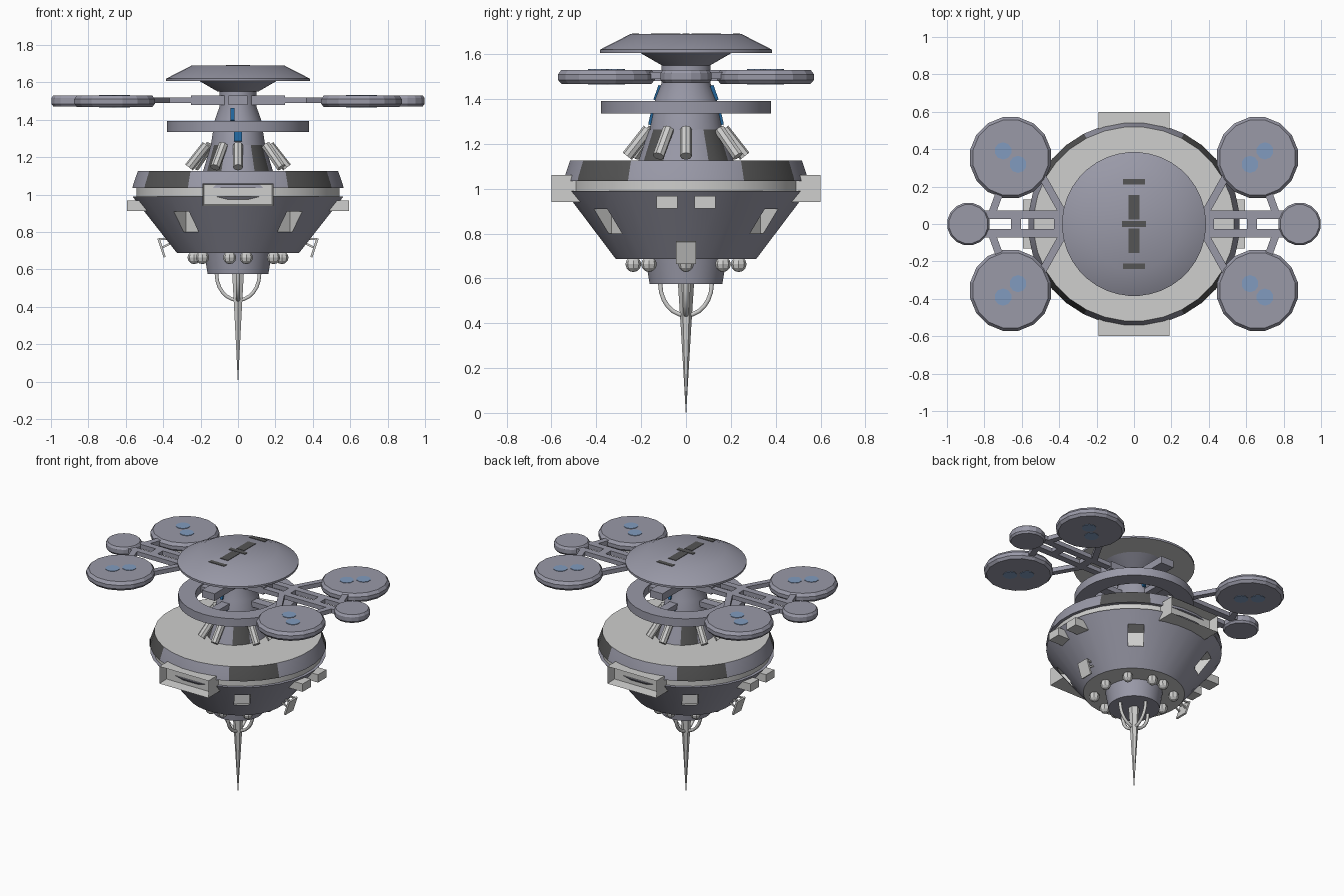
import bpy, bmesh, math
from mathutils import Vector, Matrix

if "Cube" in bpy.data.objects:
    bpy.data.objects.remove(bpy.data.objects["Cube"])

# ---- flat colours
MATS = []
for name, col in [("hull_grey", (0.32, 0.32, 0.39)), ("light_panel", (0.62, 0.62, 0.61)),
                  ("dark_panel", (0.09, 0.09, 0.09)), ("deep_blue", (0.015, 0.13, 0.33)),
                  ("pale_blue", (0.22, 0.33, 0.52))]:
    m = bpy.data.materials.new(name)
    m.diffuse_color = (*col, 1)
    m.use_nodes = True
    m.node_tree.nodes["Principled BSDF"].inputs["Base Color"].default_value = m.diffuse_color
    MATS.append(m)
GREY, LIGHT, DARK, BLUE, PALE = range(5)


def finish(name, bm, mat=None, smooth=False):
    bmesh.ops.recalc_face_normals(bm, faces=bm.faces)
    for f in bm.faces:
        f.smooth = smooth
        if mat is not None:
            f.material_index = mat
    me = bpy.data.meshes.new(name)
    bm.to_mesh(me)
    bm.free()
    for m in MATS:
        me.materials.append(m)
    if smooth:
        me.set_sharp_from_angle(angle=math.radians(30))
    ob = bpy.data.objects.new(name, me)
    bpy.context.collection.objects.link(ob)
    return ob


def lathe(name, prof, n=32, loc=(0, 0, 0), sx=1.0, mat=GREY, rule=None, smooth=True):
    """Spin (radius, z) points; ends are capped. rule(band, angle) picks a colour."""
    bm = bmesh.new()
    rings = []
    for r, z in prof:
        rings.append([bm.verts.new((loc[0] + sx * r * math.cos(2 * math.pi * (i + .5) / n),
                                    loc[1] + r * math.sin(2 * math.pi * (i + .5) / n),
                                    loc[2] + z)) for i in range(n)])
    pick = rule or (lambda b, a: mat)
    for b in range(len(rings) - 1):
        for i in range(n):
            j = (i + 1) % n
            f = bm.faces.new((rings[b][i], rings[b][j], rings[b + 1][j], rings[b + 1][i]))
            f.material_index = pick(b, (360 * (i + 1) / n) % 360)
    bm.faces.new(rings[0][::-1]).material_index = pick(-1, 0)
    bm.faces.new(rings[-1]).material_index = pick(len(prof), 0)
    return finish(name, bm, None, smooth)


def box(name, lo, hi, mat=GREY, rot=0.0):
    lo, hi = Vector(lo), Vector(hi)
    bm = bmesh.new()
    bmesh.ops.create_cube(bm, size=1, matrix=Matrix.Rotation(rot, 4, 'Z')
                          @ Matrix.Translation((lo + hi) / 2) @ Matrix.Diagonal((*(hi - lo), 1)))
    return finish(name, bm, mat)


def beam(name, a, b, w, h, mat=GREY):
    """Square bar from a to b in any direction."""
    a, b = Vector(a), Vector(b)
    d = b - a
    bm = bmesh.new()
    bmesh.ops.create_cube(bm, size=1, matrix=Matrix.Translation((a + b) / 2)
                          @ d.to_track_quat('X', 'Z').to_matrix().to_4x4()
                          @ Matrix.Diagonal((d.length, w, h, 1)))
    return finish(name, bm, mat)


def rod(name, a, b, r, n=8, mat=LIGHT):
    a, b = Vector(a), Vector(b)
    d = b - a
    bm = bmesh.new()
    bmesh.ops.create_cone(bm, cap_ends=True, segments=n, radius1=r, radius2=r, depth=d.length,
                          matrix=Matrix.Translation((a + b) / 2)
                          @ d.to_track_quat('Z', 'Y').to_matrix().to_4x4())
    return finish(name, bm, mat, True)


def diagonal(a, half):
    return abs(a % 90 - 45) < half


# ---- lower hull with four hatch pockets cut in
hull = lathe("lower_hull", [(.315, .687), (.545, .945 + .045), (.30, .99)], sx=1.04,
             rule=lambda b, a: LIGHT if b == -1 else GREY)
for sx in (-1, 1):
    for sy in (-1, 1):
        ang = math.atan2(sy * .39, sx * .31)
        cut = box("hatch_cutter", (.385, -.05, .80), (.70, .05, .91), LIGHT, ang)
        cut.hide_render = True
        mod = hull.modifiers.new("hatch", 'BOOLEAN')
        mod.operation, mod.solver, mod.object = 'DIFFERENCE', 'EXACT', cut
bpy.context.view_layer.update()
dg = bpy.context.evaluated_depsgraph_get()
cut_mesh = bpy.data.meshes.new_from_object(hull.evaluated_get(dg))
hull.modifiers.clear()
hull.data = cut_mesh
for o in [o for o in bpy.data.objects if o.name.startswith("hatch_cutter")]:
    bpy.data.objects.remove(o)

# ---- middle band and upper rim with dark diagonal panels
lathe("middle_band", [(.525, .985), (.525, 1.04)], sx=1.04, mat=LIGHT)
lathe("upper_rim", [(.548, 1.035), (.545, 1.05), (.52, 1.125)], sx=1.035,
      rule=lambda b, a: LIGHT if b == 3 else DARK if b >= 0 and diagonal(a, 12) else GREY)

# ---- column, flared foot, top dish
lathe("flared_foot", [(.215, 1.12), (.165, 1.265)], sx=.88,
      rule=lambda b, a: DARK if b == 0 and diagonal(a, 12) else GREY)
lathe("column", [(.163, 1.26), (.138, 1.40), (.11, 1.47), (.11, 1.56)], sx=.9)
lathe("top_dish", [(.108, 1.55), (.205, 1.606), (.385, 1.606), (.385, 1.62), (.25, 1.689)], n=40,
      rule=lambda b, a: LIGHT if b == 1 else GREY)
for s in (-1, 1):
    box("dish_marking", (-.03, s * .09 - .065, 1.685), (.03, s * .09 + .065, 1.692), DARK)
    box("dish_end_marking", (-.06, s * .225 - .015, 1.685), (.06, s * .225 + .015, 1.692), DARK)
    # blue strips on the column, front and back
    beam("column_light", (0, s * .163, 1.285), (0, s * .150, 1.345), .045, .012, BLUE)
    beam("column_upper_light", (s * .03, s * .138, 1.395), (s * .03, s * .115, 1.46), .02, .016, BLUE)
box("dish_cross_marking", (-.065, -.015, 1.685), (.065, .015, 1.692), DARK)

# ---- halo ring around the column, with spokes
bm = bmesh.new()
prof = [(.38, 1.335), (.38, 1.392), (.27, 1.392), (.27, 1.335)]
N = 32
rg = [[bm.verts.new((r * math.cos(2 * math.pi * i / N), r * math.sin(2 * math.pi * i / N), z))
       for i in range(N)] for r, z in prof]
for k in range(4):
    for i in range(N):
        j = (i + 1) % N
        bm.faces.new((rg[k][i], rg[k][j], rg[(k + 1) % 4][j], rg[(k + 1) % 4][i]))
finish("halo_ring", bm, GREY, True)
for k in range(2):
    box("halo_spoke", (-.30, -.03, 1.345), (.30, .03, 1.382), GREY, k * math.pi / 2)

# ---- leaning tubes round the foot
for k in range(4):
    for off in (0, -28):
        a = math.radians(90 * k + off)
        c, s = math.cos(a), math.sin(a)
        rod("leaning_tube", (.262 * c, .262 * s, 1.145), (.168 * c, .168 * s, 1.265), .026)

# ---- arm hub, rails, struts and pads
box("arm_hub", (-.25, -.075, 1.48), (.25, .075, 1.53))
box("cross_hub", (-.05, -.33, 1.48), (.05, .33, 1.53))
for sx in (-1, 1):
    for sy in (-1, 1):
        beam("arm_rail", (sx * .2, sy * .05, 1.505), (sx * .84, sy * .05, 1.505), .045, .03)
        beam("inner_strut", (sx * .37, sy * .04, 1.505), (sx * .50, sy * .27, 1.505), .04, .03)
        beam("outer_strut", (sx * .765, sy * .04, 1.505), (sx * .70, sy * .22, 1.505), .04, .03)
        px, py = sx * .66, sy * .355
        lathe("large_pad", [(.205, 1.468), (.22, 1.485), (.22, 1.51), (.205, 1.53)], n=16,
              loc=(px, py, 0), smooth=False)
        for t in (-1, 1):  # blue spots on both sides of each pad
            q = (px + t * .04, py - t * .036 * sx * sy * (1 if sx * sy < 0 else -1) * sx * sy, 0)
            lathe("pad_spot", [(.046, 1.465), (.046, 1.533)], n=10, loc=q, mat=PALE, smooth=False)
    lathe("small_pad", [(.105, 1.472), (.115, 1.485), (.115, 1.515), (.105, 1.53)], n=16,
          loc=(sx * .885, 0, 0), smooth=False)
    for x in (.40, .63):
        box("arm_tie", (sx * x - .027, -.05, 1.49), (sx * x + .027, .05, 1.52))

    # ---- side boxes and tilted sensor panel
    for y in (-.085, .085):
        box("side_box", (min(sx * .45, sx * .593), y - .046, .912),
            (max(sx * .45, sx * .593), y + .046, .967), LIGHT)
    beam("sensor_panel", (sx * .425, 0, .765), (sx * .392, 0, .665), .09, .012, LIGHT)
    for y in (-.03, .03):
        beam("sensor_upper_bar", (sx * .42, y, .762), (sx * .33, y, .762), .01, .01, LIGHT)
        beam("sensor_lower_bar", (sx * .408, y, .715), (sx * .33, y, .755), .01, .01, LIGHT)

# ---- open hangar boxes, front and back
for s in (-1, 1):
    bm = bmesh.new()
    bmesh.ops.create_cube(bm, size=1, matrix=Matrix.Translation((0, s * .52, 1.0))
                          @ Matrix.Diagonal((.38, .16, .12, 1)))
    face = [f for f in bm.faces if f.normal.y * s > .9]
    bmesh.ops.inset_region(bm, faces=face, thickness=.01)
    bmesh.ops.translate(bm, verts=face[0].verts, vec=(0, -s * .07, 0))
    finish("hangar", bm, LIGHT)

# ---- lower drum, spheres, spike and hoops
lathe("lower_drum", [(.163, .575), (.182, .69)])
spots = [(sx * x, sy * y) for sx in (-1, 1) for sy in (-1, 1) for x, y in ((.19, .165), (.045, .235))]
for x, y in spots + [(.235, 0), (-.235, 0)]:
    bm = bmesh.new()
    bmesh.ops.create_uvsphere(bm, u_segments=8, v_segments=6, radius=.035,
                              matrix=Matrix.Translation((x, y, .663)))
    finish("under_sphere", bm, LIGHT)
lathe("spike", [(.001, 0), (.022, .36), (.036, .58)], n=6, mat=LIGHT, smooth=False)
for k in range(2):
    cu = bpy.data.curves.new("hoop", 'CURVE')
    cu.dimensions, cu.bevel_depth, cu.bevel_resolution = '3D', .011, 1
    sp = cu.splines.new('POLY')
    sp.points.add(12)
    for i, p in enumerate(sp.points):
        a = math.pi * i / 12
        h, z = .115 * math.cos(a), .575 - .14 * math.sin(a)
        p.co = (h * (k == 0), h * (k == 1), z, 1)
    cu.materials.append(MATS[LIGHT])
    bpy.context.collection.objects.link(bpy.data.objects.new("hoop", cu))
